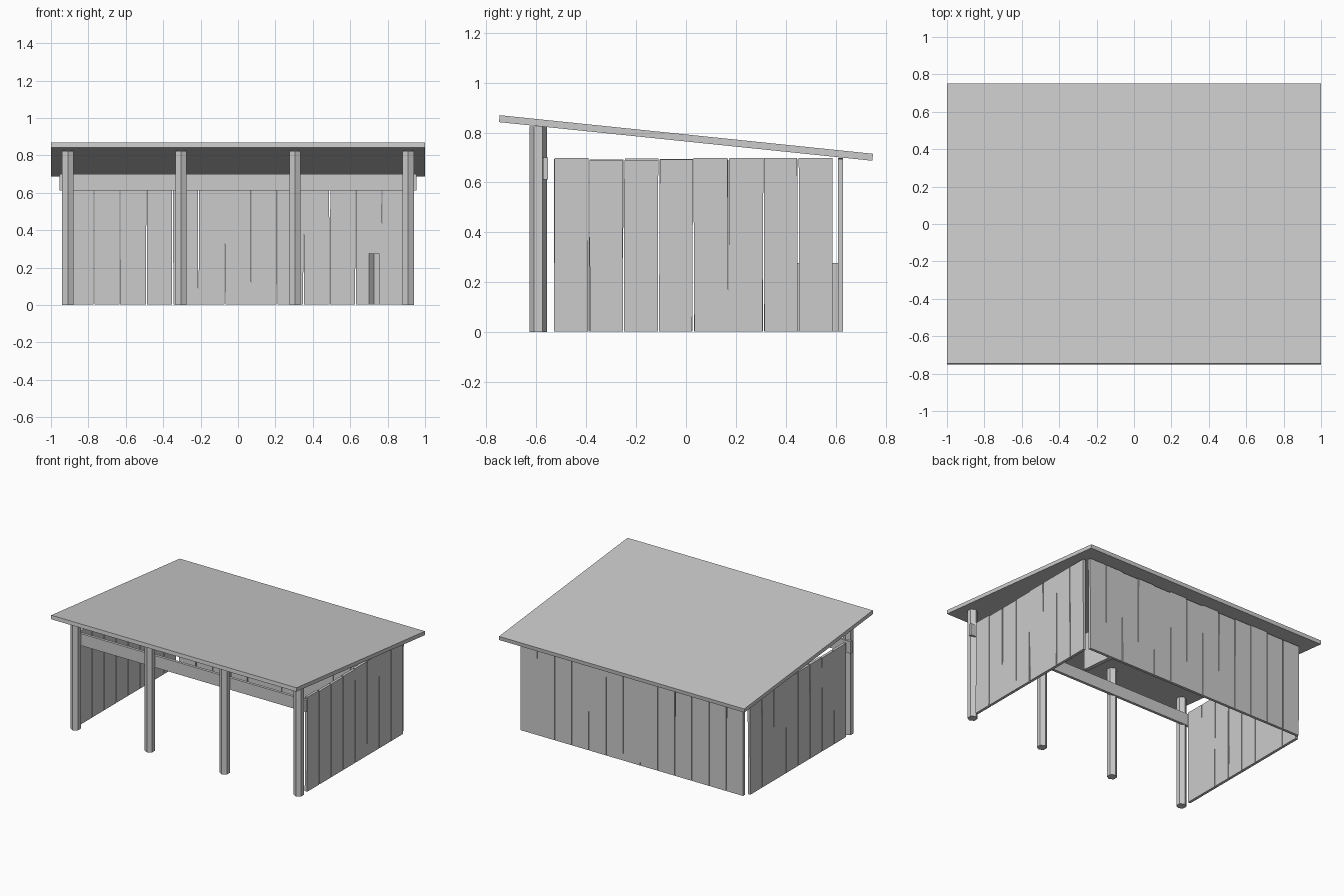
import bpy, math, random

if "Cube" in bpy.data.objects:
    bpy.data.objects.remove(bpy.data.objects["Cube"])

random.seed(4)


def box(name, loc, size, rot=(0, 0, 0)):
    bpy.ops.mesh.primitive_cube_add(size=1, location=loc, rotation=rot)
    ob = bpy.context.object
    ob.name = name
    ob.scale = size
    return ob


def plank(name, x, y, along_x):
    # slightly uneven board, leaning a touch within its wall
    w = 0.135 + random.uniform(-0.003, 0.004)
    top = 0.693 + random.uniform(-0.006, 0.006)
    bottom = 0.003
    lean = random.uniform(-0.006, 0.006)
    t = 0.02
    size = (w, t, top - bottom) if along_x else (t, w, top - bottom)
    rot = (0, lean, 0) if along_x else (lean, 0, 0)
    box(name, (x, y, (top + bottom) / 2), size, rot)


# sloping roof slab
box("roof", (0, 0, 0.7785), (2.0, 1.505, 0.028), (-math.radians(5.9), 0, 0))

# hexagonal front posts
for i, x in enumerate((-0.91, -0.305, 0.305, 0.91)):
    bpy.ops.mesh.primitive_cylinder_add(vertices=6, radius=0.035, depth=0.824,
                                        location=(x, -0.592, 0.412))
    bpy.context.object.name = f"front_post_{i + 1}"

# cross beam behind the posts
box("front_beam", (0, -0.563, 0.656), (1.91, 0.02, 0.088))

# back wall boards
for i in range(13):
    plank(f"back_plank_{i + 1}", -0.84 + 0.14 * i, 0.62, True)

# side wall boards
for side, x in (("left", -0.925), ("right", 0.925)):
    for i in range(8):
        plank(f"{side}_plank_{i + 1}", x, -0.46 + 0.14 * i, False)

# small upright board standing inside by the back wall
box("inner_board", (0.728, 0.502, 0.14), (0.03, 0.245, 0.274), (0, 0, math.radians(6)))
